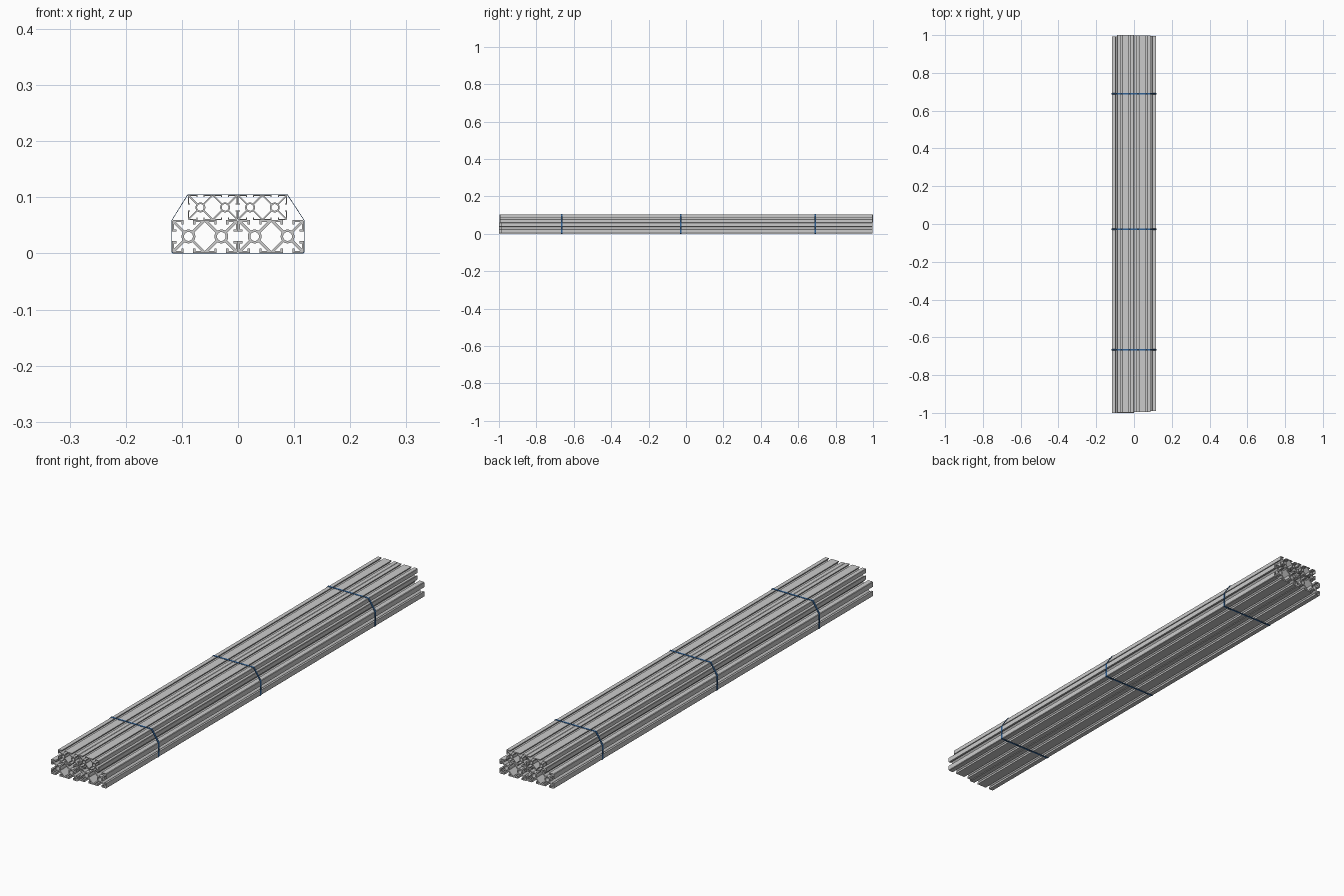
import bpy
from math import sin, cos, acos, pi, sqrt

if "Cube" in bpy.data.objects:
    bpy.data.objects.remove(bpy.data.objects["Cube"])


def extrude_loops(name, loops, y0, y1, mat=None):
    """Fill nested closed x/z loops and extrude them from y0 to y1."""
    cu = bpy.data.curves.new(name, 'CURVE')
    cu.dimensions = '2D'
    cu.fill_mode = 'BOTH'
    cu.extrude = (y1 - y0) / 2
    for pts in loops:
        sp = cu.splines.new('POLY')
        sp.points.add(len(pts) - 1)
        for p, (x, z) in zip(sp.points, pts):
            p.co = (x, z, 0, 1)
        sp.use_cyclic_u = True
    ob = bpy.data.objects.new(name, cu)
    bpy.context.collection.objects.link(ob)
    ob.rotation_euler = (pi / 2, 0, 0)
    ob.location.y = (y0 + y1) / 2
    bpy.ops.object.select_all(action='DESELECT')
    ob.select_set(True)
    bpy.context.view_layer.objects.active = ob
    bpy.ops.object.convert(target='MESH')
    ob = bpy.context.view_layer.objects.active
    bpy.ops.object.shade_smooth_by_angle(angle=0.55)
    if mat:
        ob.data.materials.append(mat)
    return ob


def slot_profile(cx, cz, h, s, t, s2, w, a, R, bore, c):
    """Double T-slot section: s opening, t lip depth, s2 hook, w wall,
    a arm, R hub, bore hole, c corner bevel (fractions of half cell h)."""
    tm = acos(a / (R * sqrt(2))) - pi / 4
    half = [(R * sin(tm * i / 3), R * cos(tm * i / 3)) for i in range(4)]
    half += [(1 - w - a, 1 - w), (s2, 1 - w), (s2, 1 - t),
             (s, 1 - t), (s, 1), (1 - c, 1)]
    face = [(-u, v) for u, v in reversed(half)] + half[1:]
    turn = {'top': lambda u, v: (u, v), 'right': lambda u, v: (v, -u),
            'bottom': lambda u, v: (-u, -v), 'left': lambda u, v: (-v, u)}
    outer = []
    for cell, side in ((-1, 'left'), (-1, 'top'), (1, 'top'),
                       (1, 'right'), (1, 'bottom'), (-1, 'bottom')):
        for u, v in face:
            x, z = turn[side](u, v)
            outer.append((x + cell, z))
    # closed cavity between the two hubs
    arc = [(R * cos(tm * i / 3) - 1, -R * sin(tm * i / 3)) for i in range(-3, 4)]
    cavity = arc + [(0, a - 1)]
    cavity += [(-x, -z) for x, z in cavity]
    # hub bores
    bores = [[(k + bore * cos(pi * i / 12), bore * sin(pi * i / 12))
              for i in range(24)] for k in (-1, 1)]
    return [[(cx + h * x, cz + h * z) for x, z in lp]
            for lp in [outer, cavity] + bores]


# lower pair of heavy extrusions
heavy = dict(h=0.0293, s=0.29, t=0.27, s2=0.43, w=0.11, a=0.12, R=0.42, bore=0.27, c=0.07)
extrude_loops("lower_left_extrusion", slot_profile(-0.059, 0.0303, **heavy), -1.0, 0.993)
extrude_loops("lower_right_extrusion", slot_profile(0.059, 0.0303, **heavy), -0.99, 0.996)

# upper pair of light extrusions
light = dict(h=0.022, s=0.25, t=0.17, s2=0.33, w=0.08, a=0.09, R=0.4, bore=0.27, c=0.05)
extrude_loops("upper_left_extrusion", slot_profile(-0.045, 0.082, **light), -0.997, 1.0)
extrude_loops("upper_right_extrusion", slot_profile(0.0435, 0.082, **light), -0.994, 0.998)

# blue packing straps around the bundle
blue = bpy.data.materials.new("strap_blue")
blue.diffuse_color = (0.03, 0.12, 0.3, 1)
blue.use_nodes = True
blue.node_tree.nodes["Principled BSDF"].inputs["Base Color"].default_value = blue.diffuse_color
inner = [(-0.1155, 0.001), (0.1155, 0.001), (0.1177, 0.003), (0.1177, 0.0585),
         (0.0877, 0.1042), (-0.0892, 0.1042), (-0.1177, 0.0585), (-0.1177, 0.003)]
outer = [(x * 1.009, 0.0525 + (z - 0.0525) * 1.019) for x, z in inner]
for name, y in (("front", -0.665), ("middle", -0.027), ("rear", 0.69)):
    extrude_loops(name + "_strap", [outer, inner], y - 0.004, y + 0.004, blue)
